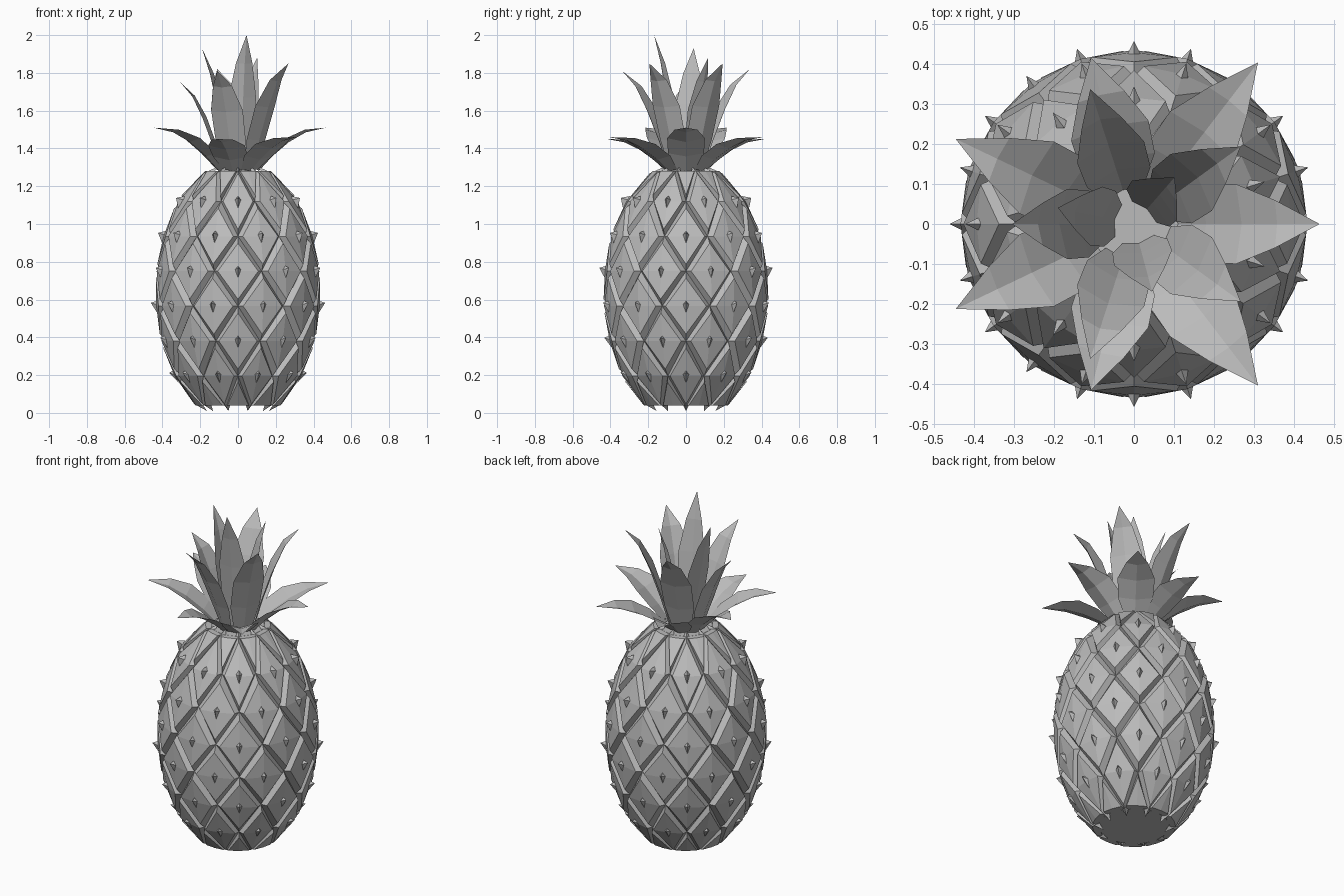
import bpy, bmesh
from math import sin, cos, pi, sqrt, radians
from mathutils import Vector

if "Cube" in bpy.data.objects:
    bpy.data.objects.remove(bpy.data.objects["Cube"])

BOTTOM, TOP = 0.04, 1.28
STEP, HALF = 0.185, pi / 10
FRONT = -pi / 2

grey = bpy.data.materials.new("plain grey")
grey.use_nodes = True
grey.diffuse_color = (0.5, 0.5, 0.5, 1)
grey.node_tree.nodes["Principled BSDF"].inputs["Base Color"].default_value = (0.5, 0.5, 0.5, 1)


def finish(bm, name, fix_normals=False):
    if fix_normals:
        bmesh.ops.recalc_face_normals(bm, faces=bm.faces)
    mesh = bpy.data.meshes.new(name)
    bm.to_mesh(mesh)
    bm.free()
    mesh.materials.append(grey)
    obj = bpy.data.objects.new(name, mesh)
    bpy.context.collection.objects.link(obj)
    return obj


def radius(z):
    return 0.437 * sqrt(max(0, 1 - ((z - 0.64) / 0.7) ** 2))


def on_skin(angle, z, lift=0):
    r = radius(z) + lift
    return Vector((r * cos(angle), r * sin(angle), z))


# Inner core, closed flat at both ends
bm = bmesh.new()
rings = []
for i in range(9):
    z = BOTTOM + (TOP - BOTTOM) * i / 8
    rings.append([bm.verts.new(on_skin(2 * pi * k / 40, z, -0.035)) for k in range(40)])
for a, b in zip(rings, rings[1:]):
    for k in range(40):
        n = (k + 1) % 40
        bm.faces.new((a[k], a[n], b[n], b[k]))
bm.faces.new(rings[0][::-1])
bm.faces.new(rings[-1])
finish(bm, "fruit_core")


# Bevelled diamond scales, with half scales along the flat ends
def scale(bm, angle, zc):
    inset = 0.8
    if zc < BOTTOM:
        zm, ends = BOTTOM, [(0, zc + STEP)]
    elif zc > TOP:
        zm, ends = TOP, [(0, zc - STEP)]
    else:
        zm, ends = zc, [(0, zc + STEP), (0, zc - STEP)]
    corners = [(HALF, zm), ends[0], (-HALF, zm)] + ends[1:]
    outer = [bm.verts.new(on_skin(angle + a, z, -0.027)) for a, z in corners]
    inner = [bm.verts.new(on_skin(angle + a * inset, zm + (z - zm) * inset)) for a, z in corners]
    centre = bm.verts.new(on_skin(angle, zm, -0.002))
    count = len(corners)
    for i in range(count):
        n = (i + 1) % count
        faces = [bm.faces.new((outer[i], outer[n], inner[n], inner[i])),
                 bm.faces.new((inner[i], inner[n], centre))]
        for f in faces:
            f.normal_update()
            if f.normal.dot(Vector((cos(angle), sin(angle), (zm - 0.64) * 0.5))) < 0:
                f.normal_flip()


# Small kite-based thorn in the middle of each full scale
def thorn(bm, angle, z):
    kite = [(0, 0.028), (-0.016, 0.008), (0, -0.036), (0.016, 0.008)]
    base = [bm.verts.new(on_skin(angle + a / radius(z), z + dz, -0.004)) for a, dz in kite]
    tip = bm.verts.new(on_skin(angle, z, 0.027) + Vector((0, 0, 0.018)))
    for i in range(4):
        bm.faces.new((base[i], base[(i + 1) % 4], tip))
    bm.faces.new(base[::-1])


scales, thorns = bmesh.new(), bmesh.new()
for row in range(-1, 7):
    zc = 0.195 + STEP * row
    for k in range(10):
        angle = FRONT + HALF * (2 * k + (row + 1) % 2)
        scale(scales, angle, zc)
        if 0 <= row <= 5:
            thorn(thorns, angle, zc)
finish(scales, "scales")
finish(thorns, "thorns", True)


# Pointed, gutter-shaped leaf that leans outward
def leaf(name, degrees, r0, z0, r1, z1, half_width, bow):
    a = radians(degrees)
    out, side = Vector((cos(a), sin(a), 0)), Vector((-sin(a), cos(a), 0))

    def spine(t):
        return out * (r0 + (r1 - r0) * t) + Vector((0, 0, z0 + (z1 - z0) * (1 - (1 - t) ** bow)))

    bm = bmesh.new()
    rows = []
    for t, w in ((0, 0.55), (0.2, 0.95), (0.45, 1), (0.7, 0.6)):
        along = (spine(t + 0.05) - spine(t)).normalized()
        inward = along.cross(side)
        if inward.z < 0:
            inward = -inward
        w *= half_width
        rows.append([bm.verts.new(spine(t) + side * s * w + inward * abs(s) * w * 0.25)
                     for s in (-1, 0, 1)])
    for p, q in zip(rows, rows[1:]):
        for i in (0, 1):
            bm.faces.new((p[i], q[i], q[i + 1], p[i + 1]))
    tip = bm.verts.new(spine(1))
    for i in (0, 1):
        bm.faces.new((rows[-1][i], tip, rows[-1][i + 1]))
    finish(bm, name)


# Outer leaves, mirrored across the x axis
outer = [(0, 0.465, 1.51), (52.5, 0.51, 1.46), (104.5, 0.43, 1.45), (154.5, 0.495, 1.51)]
for i, (deg, r, z) in enumerate(outer):
    for s in ((1, -1) if deg else (1,)):
        leaf(f"outer_leaf_{i}_{'left' if s > 0 else 'right'}", deg * s, 0.11, 1.28, r, z, 0.1, 1.85)

# Middle leaves
for i, (r, z) in enumerate([(0.33, 1.85), (0.355, 1.82), (0.305, 1.75), (0.355, 1.81), (0.33, 1.85)]):
    leaf(f"middle_leaf_{i}", 36 + 72 * i, 0.09, 1.28, r, z, 0.088, 1.5)

# Inner leaves
for i, (deg, r, z) in enumerate([(168, 0.195, 1.93), (-75, 0.175, 2.0), (49, 0.155, 1.88)]):
    leaf(f"inner_leaf_{i}", deg, 0.05, 1.28, r, z, 0.075, 1.3)
